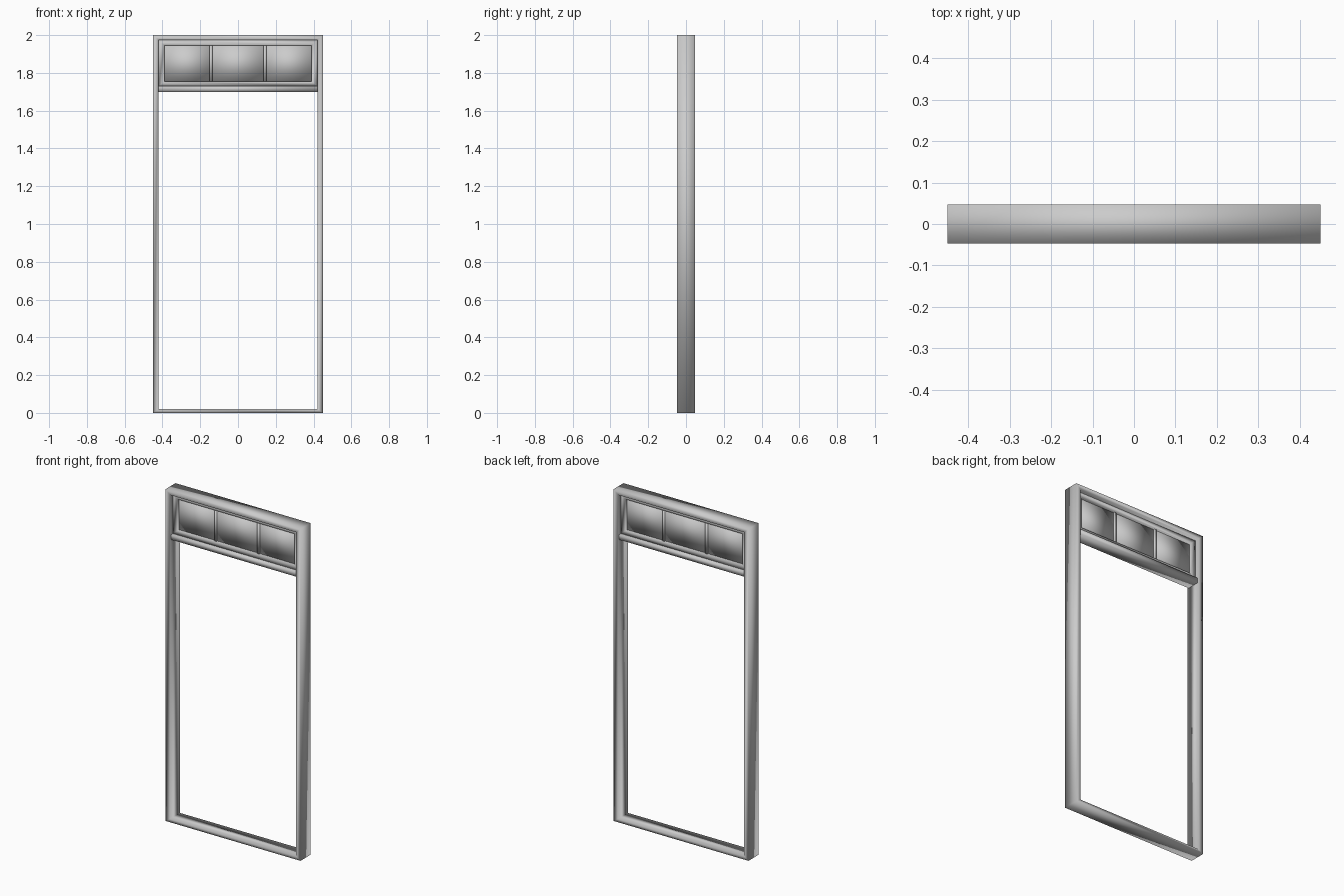
import bpy, bmesh

if "Cube" in bpy.data.objects:
    bpy.data.objects.remove(bpy.data.objects["Cube"])

W, H, D = 0.45, 2.0, 0.0475      # half width, height, half depth
INNER_X, HEAD_Z, SILL_Z = 0.42, 1.973, 0.02
BAR_LOW, BAR_TOP = 1.70, 1.73


def finish(name, bm):
    bmesh.ops.recalc_face_normals(bm, faces=bm.faces)
    mesh = bpy.data.meshes.new(name)
    bm.to_mesh(mesh)
    bm.free()
    mesh.shade_smooth()          # soft shading over the corners
    obj = bpy.data.objects.new(name, mesh)
    bpy.context.collection.objects.link(obj)
    return obj


def box(name, x0, x1, y0, y1, z0, z1):
    bm = bmesh.new()
    bmesh.ops.create_cube(bm, size=1)
    for v in bm.verts:
        v.co = ((x0 + x1) / 2 + v.co.x * (x1 - x0),
                (y0 + y1) / 2 + v.co.y * (y1 - y0),
                (z0 + z1) / 2 + v.co.z * (z1 - z0))
    return finish(name, bm)


def ring(name, outer, inner, depth):
    """Mitred rectangular frame; outer and inner are (half width, z low, z high)."""
    bm = bmesh.new()
    loops = []
    for (hw, z0, z1), y in ((outer, -depth), (outer, depth), (inner, depth), (inner, -depth)):
        corners = ((-hw, z0), (hw, z0), (hw, z1), (-hw, z1))
        loops.append([bm.verts.new((x, y, z)) for x, z in corners])
    for a in range(4):
        for i in range(4):
            b, j = (a + 1) % 4, (i + 1) % 4
            bm.faces.new((loops[a][i], loops[a][j], loops[b][j], loops[b][i]))
    return finish(name, bm)


# Outer door frame: jambs, head and threshold
ring("door_frame", (W, 0, H), (INNER_X, SILL_Z, HEAD_Z), D)

# Bar between the doorway and the window above it
box("transom_bar", -INNER_X, INNER_X, -0.038, 0.038, BAR_LOW, BAR_TOP)

# Window sash above the doorway
ring("transom_sash", (INNER_X, BAR_TOP, HEAD_Z), (0.39, 1.755, 1.945), 0.02)

# Slim glazing bars
for side, x in (("left", -0.143), ("right", 0.143)):
    box("glazing_bar_" + side, x - 0.007, x + 0.007, -0.012, 0.012, 1.755, 1.945)

# Three glass panes
for name, x0, x1 in (("left", -0.39, -0.15), ("middle", -0.136, 0.136), ("right", 0.15, 0.39)):
    box("glass_pane_" + name, x0, x1, -0.004, 0.004, 1.755, 1.945)
